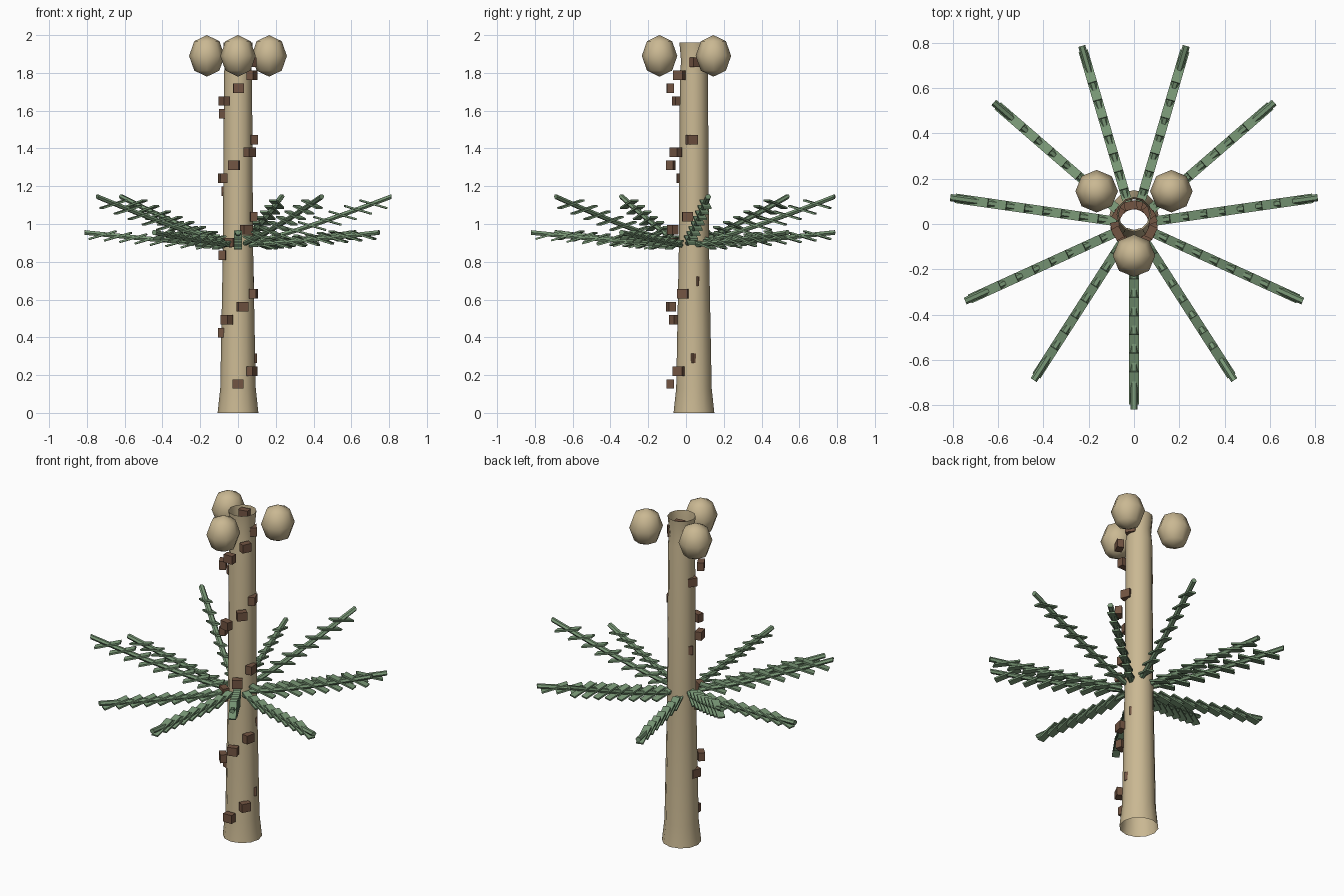
import bpy, bmesh, math
from mathutils import Matrix, Vector

if "Cube" in bpy.data.objects:
    bpy.data.objects.remove(bpy.data.objects["Cube"])


def material(name, rgb):
    m = bpy.data.materials.new(name)
    m.diffuse_color = (*rgb, 1)
    m.use_nodes = True
    m.node_tree.nodes["Principled BSDF"].inputs["Base Color"].default_value = m.diffuse_color
    return m


TAN = material("pale_wood", (0.59, 0.48, 0.29))
BROWN = material("brown_bark", (0.17, 0.09, 0.055))
GREEN = material("leaf_green", (0.19, 0.31, 0.18))


def finish(bm, name, mat, smooth=None):
    me = bpy.data.meshes.new(name)
    bm.to_mesh(me)
    bm.free()
    me.materials.append(mat)
    ob = bpy.data.objects.new(name, me)
    bpy.context.collection.objects.link(ob)
    if smooth:
        bpy.ops.object.select_all(action='DESELECT')
        ob.select_set(True)
        bpy.context.view_layer.objects.active = ob
        bpy.ops.object.shade_smooth_by_angle(angle=math.radians(smooth))
    return ob


def tube(bm, rings, capped):
    """Skin a list of equally sized point rings."""
    loops = [[bm.verts.new(p) for p in ring] for ring in rings]
    n = len(loops[0])
    for a, b in zip(loops, loops[1:]):
        for i in range(n):
            j = (i + 1) % n
            bm.faces.new((a[i], a[j], b[j], b[i]))
    if capped:
        bm.faces.new(loops[0][::-1])
        bm.faces.new(loops[-1])


def box(bm, size, matrix):
    bmesh.ops.create_cube(bm, size=1, matrix=matrix @ Matrix.Diagonal((*size, 1)))


# Trunk: open tube with flared foot and rim
SIDES = 12
profile = [(0.108, 0), (0.094, 0.13), (0.080, 0.87), (0.074, 1.8), (0.068, 1.86), (0.077, 1.96)]
bm = bmesh.new()
tube(bm, [[(r * math.cos(2 * math.pi * i / SIDES), 0.042 + r * math.sin(2 * math.pi * i / SIDES), z)
           for i in range(SIDES)] for r, z in profile], False)
finish(bm, "trunk", TAN, 40)

# Bark blocks: spiral that partly sinks into the trunk
for k in range(27):
    a = math.radians(-90 + 62.7 * k)
    bm = bmesh.new()
    box(bm, (0.038, 0.056, 0.05),
        Matrix.Translation((0.083 * math.cos(a), 0.083 * math.sin(a), 0.153 + 0.0681 * k))
        @ Matrix.Rotation(a, 4, 'Z'))
    finish(bm, "bark_block", BROWN)

# Nuts: low-poly ellipsoids around the top
for x, y in ((0, -0.14), (-0.165, 0.145), (0.165, 0.145)):
    bm = bmesh.new()
    bmesh.ops.create_uvsphere(bm, u_segments=8, v_segments=4, radius=1,
                              matrix=Matrix.Translation((x, y, 1.89)) @ Matrix.Diagonal((0.094, 0.094, 0.11, 1)))
    finish(bm, "nut", TAN, 60)


# Fronds: a rising stem with slanted leaflets, alternating low and high
def frond(angle, tip_z):
    turn = Matrix.Rotation(angle, 4, 'Z')

    def height(r):
        return 0.885 + (tip_z - 0.885) * (r / 0.82) ** 1.2

    bm = bmesh.new()
    rings = []
    for s in range(7):
        r = 0.07 + 0.75 * s / 6
        rings.append([turn @ Vector((r, 0.016 * math.cos(math.pi * i / 3),
                                     height(r) + 0.014 * math.sin(math.pi * i / 3))) for i in range(6)])
    tube(bm, rings, True)
    for s in range(8):
        r = 0.15 + 0.082 * s
        box(bm, (0.15, 0.042, 0.01), turn @ Matrix.Translation((r, 0, height(r) - 0.004))
            @ Matrix.Rotation(math.radians(16), 4, 'Y'))
    finish(bm, "frond", GREEN)


for k in range(11):
    frond(math.radians(-90 + k * 360 / 11), 1.145 if k % 2 else 0.955)
